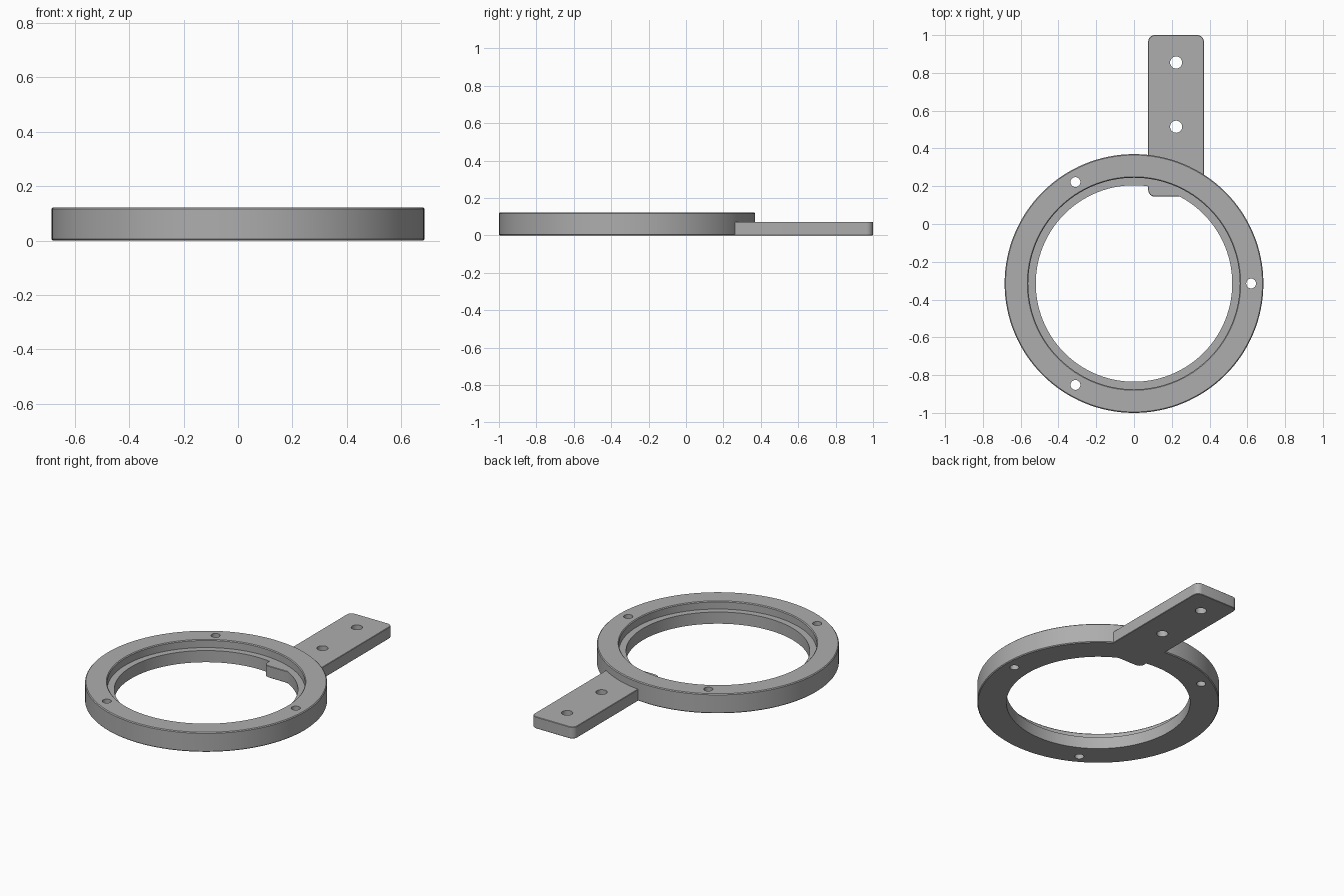
import bpy, bmesh, math

cube = bpy.data.objects.get("Cube")
if cube:
    bpy.data.objects.remove(cube, do_unlink=True)

CENTRE_Y = -0.315
HEIGHT, LEDGE = 0.122, 0.073
EDGE = 0.005

grey = bpy.data.materials.new("grey")
grey.use_nodes = True
colour = (0.42, 0.42, 0.42, 1)
grey.diffuse_color = colour
grey.node_tree.nodes["Principled BSDF"].inputs["Base Color"].default_value = colour


def make_object(name, bm):
    bmesh.ops.recalc_face_normals(bm, faces=bm.faces[:])
    mesh = bpy.data.meshes.new(name)
    bm.to_mesh(mesh)
    bm.free()
    mesh.materials.append(grey)
    obj = bpy.data.objects.new(name, mesh)
    bpy.context.collection.objects.link(obj)
    return obj


def revolve(name, profile, segments, y):
    """Spin a closed (radius, height) profile around a vertical axis."""
    bm = bmesh.new()
    verts = [bm.verts.new((r, 0, z)) for r, z in profile]
    face = bm.faces.new(verts)
    bmesh.ops.spin(bm, geom=[face], cent=(0, 0, 0), axis=(0, 0, 1),
                   angle=math.tau, steps=segments, use_merge=True)
    # drop the leftover cross-section faces inside the ring
    inside = [f for f in bm.faces if len(f.verts) == len(profile)]
    bmesh.ops.delete(bm, geom=inside, context='FACES_ONLY')
    bmesh.ops.remove_doubles(bm, verts=bm.verts[:], dist=1e-5)
    bmesh.ops.translate(bm, verts=bm.verts[:], vec=(0, y, 0))
    return make_object(name, bm)


def rounded_plate(name, x0, x1, y0, y1, height, corner):
    bm = bmesh.new()
    bmesh.ops.create_cube(bm, size=1)
    for v in bm.verts:
        v.co = (x1 if v.co.x > 0 else x0, y1 if v.co.y > 0 else y0,
                height if v.co.z > 0 else 0)
    upright = [e for e in bm.edges
               if abs(e.verts[0].co.z - e.verts[1].co.z) > height / 2]
    bmesh.ops.bevel(bm, geom=upright, offset=corner, segments=6,
                    profile=0.5, affect='EDGES')
    rims = [e for e in bm.edges
            if abs(e.verts[0].co.z - e.verts[1].co.z) < 1e-5]
    bmesh.ops.bevel(bm, geom=rims, offset=EDGE / 2, segments=1, affect='EDGES')
    return make_object(name, bm)


def boolean(target, other, operation):
    mod = target.modifiers.new(operation.lower(), 'BOOLEAN')
    mod.operation, mod.solver, mod.object = operation, 'EXACT', other
    bpy.context.view_layer.objects.active = target
    bpy.ops.object.modifier_apply(modifier=mod.name)
    bpy.data.objects.remove(other, do_unlink=True)


# Stepped ring with softened outer and upper edges
ring = revolve("mounting_ring", [
    (0.52, 0), (0.685 - EDGE, 0), (0.685, EDGE),
    (0.685, HEIGHT - EDGE), (0.685 - EDGE, HEIGHT),
    (0.56 + EDGE, HEIGHT), (0.56, HEIGHT - EDGE),
    (0.56, LEDGE), (0.52, LEDGE)], 128, CENTRE_Y)

# Flat arm running under the ring, its tip poking into the opening
arm = rounded_plate("mounting_arm", 0.075, 0.37, 0.145, 1.0, LEDGE, 0.035)
boolean(ring, arm, 'UNION')

# Screw holes: three around the ring, two along the arm
holes = [(0.62 * math.cos(a), CENTRE_Y + 0.62 * math.sin(a), 0.026)
         for a in (i * math.tau / 3 for i in range(3))]
holes += [(0.223, y, 0.032) for y in (0.515, 0.855)]
for x, y, radius in holes:
    bm = bmesh.new()
    bmesh.ops.create_cone(bm, cap_ends=True, segments=32, radius1=radius,
                          radius2=radius, depth=0.5)
    bmesh.ops.translate(bm, verts=bm.verts[:], vec=(x, y, 0))
    cutter = make_object("hole_cutter", bm)
    cutter.hide_render = True
    boolean(ring, cutter, 'DIFFERENCE')

ring.name = "ring_bracket"
bpy.ops.object.select_all(action='DESELECT')
ring.select_set(True)
bpy.context.view_layer.objects.active = ring
bpy.ops.object.shade_smooth_by_angle(angle=math.radians(30))
